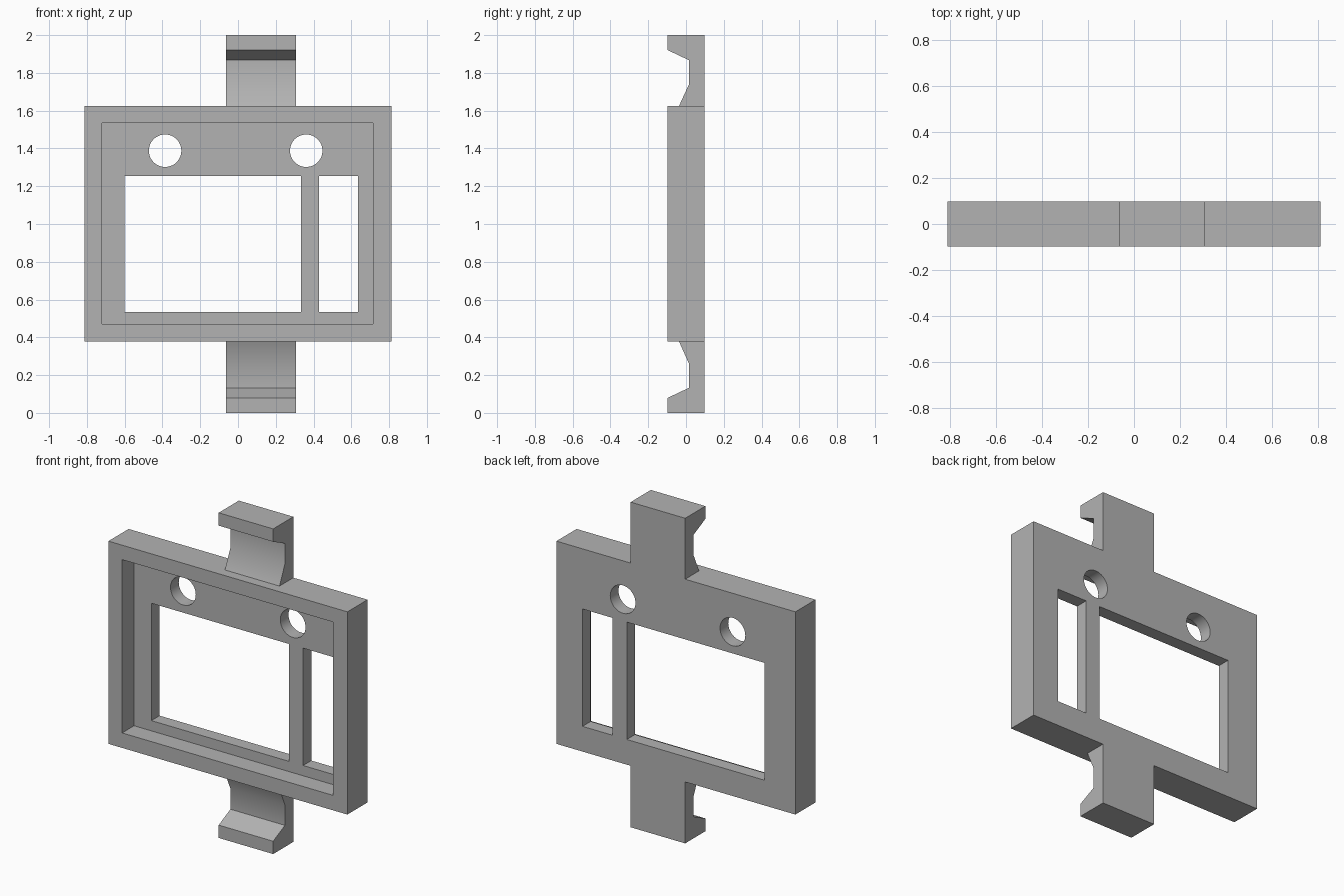
import bpy
import math

cube = bpy.data.objects.get("Cube")
if cube:
    bpy.data.objects.remove(cube, do_unlink=True)

FRONT, BACK = -0.098, 0.098
FLOOR = 0.018          # depth at which the recess ends
BOTTOM, TOP = 0.378, 1.625

grey = bpy.data.materials.new("grey plastic")
grey.use_nodes = True
colour = (0.45, 0.45, 0.45, 1.0)
grey.diffuse_color = colour
grey.node_tree.nodes["Principled BSDF"].inputs["Base Color"].default_value = colour


def box(name, x0, x1, y0, y1, z0, z1):
    bpy.ops.mesh.primitive_cube_add(
        size=1, location=((x0 + x1) / 2, (y0 + y1) / 2, (z0 + z1) / 2))
    ob = bpy.context.object
    ob.name = name
    ob.scale = (x1 - x0, y1 - y0, z1 - z0)
    bpy.ops.object.transform_apply(location=True, rotation=False, scale=True)
    ob.data.materials.append(grey)
    return ob


def cut(target, cutter):
    mod = target.modifiers.new("cut", "BOOLEAN")
    mod.operation = "DIFFERENCE"
    mod.solver = "EXACT"
    mod.object = cutter
    bpy.context.view_layer.objects.active = target
    bpy.ops.object.modifier_apply(modifier=mod.name)
    bpy.data.objects.remove(cutter, do_unlink=True)


def smooth(ob):
    bpy.ops.object.select_all(action="DESELECT")
    ob.select_set(True)
    bpy.context.view_layer.objects.active = ob
    bpy.ops.object.shade_smooth_by_angle(angle=math.radians(30))


# Bezel with a front recess and two windows
frame = box("frame", -0.813, 0.813, FRONT, BACK, BOTTOM, TOP)
cut(frame, box("recess_cutter", -0.72, 0.716, -0.3, FLOOR, 0.47, 1.536))
for x0, x1 in ((-0.602, 0.334), (0.43, 0.636)):
    cut(frame, box("window_cutter", x0, x1, -0.3, 0.3, 0.533, 1.255))

# Round holes above the windows
for x in (-0.386, 0.361):
    bpy.ops.mesh.primitive_cylinder_add(
        vertices=48, radius=0.086, depth=0.6, location=(x, 0, 1.388),
        rotation=(math.pi / 2, 0, 0))
    cut(frame, bpy.context.object)
smooth(frame)

# Hooked clips, mirrored above and below the frame: (y, z) outline
outline = [(-0.037, TOP), (0.016, 1.74), (0.016, 1.867), (FRONT, 1.921),
           (FRONT, 2), (BACK, 2), (BACK, TOP)]


def clip(name, upper):
    pts = [(y, z if upper else max(2 - z, 0)) for y, z in outline]
    if not upper:
        pts = [(y, BOTTOM if z > 0.37 else z) for y, z in pts][::-1]
    n = len(pts)
    verts = [(x, y, z) for x in (-0.063, 0.308) for y, z in pts]
    faces = [tuple(range(n)), tuple(reversed(range(n, 2 * n)))]
    faces += [((i + 1) % n, i, i + n, (i + 1) % n + n) for i in range(n)]
    mesh = bpy.data.meshes.new(name)
    mesh.from_pydata(verts, [], faces)
    mesh.materials.append(grey)
    ob = bpy.data.objects.new(name, mesh)
    bpy.context.collection.objects.link(ob)
    # Make the normals point outwards
    bpy.ops.object.select_all(action="DESELECT")
    ob.select_set(True)
    bpy.context.view_layer.objects.active = ob
    bpy.ops.object.mode_set(mode="EDIT")
    bpy.ops.mesh.select_all(action="SELECT")
    bpy.ops.mesh.normals_make_consistent(inside=False)
    bpy.ops.object.mode_set(mode="OBJECT")
    smooth(ob)


clip("top_clip", True)
clip("bottom_clip", False)
